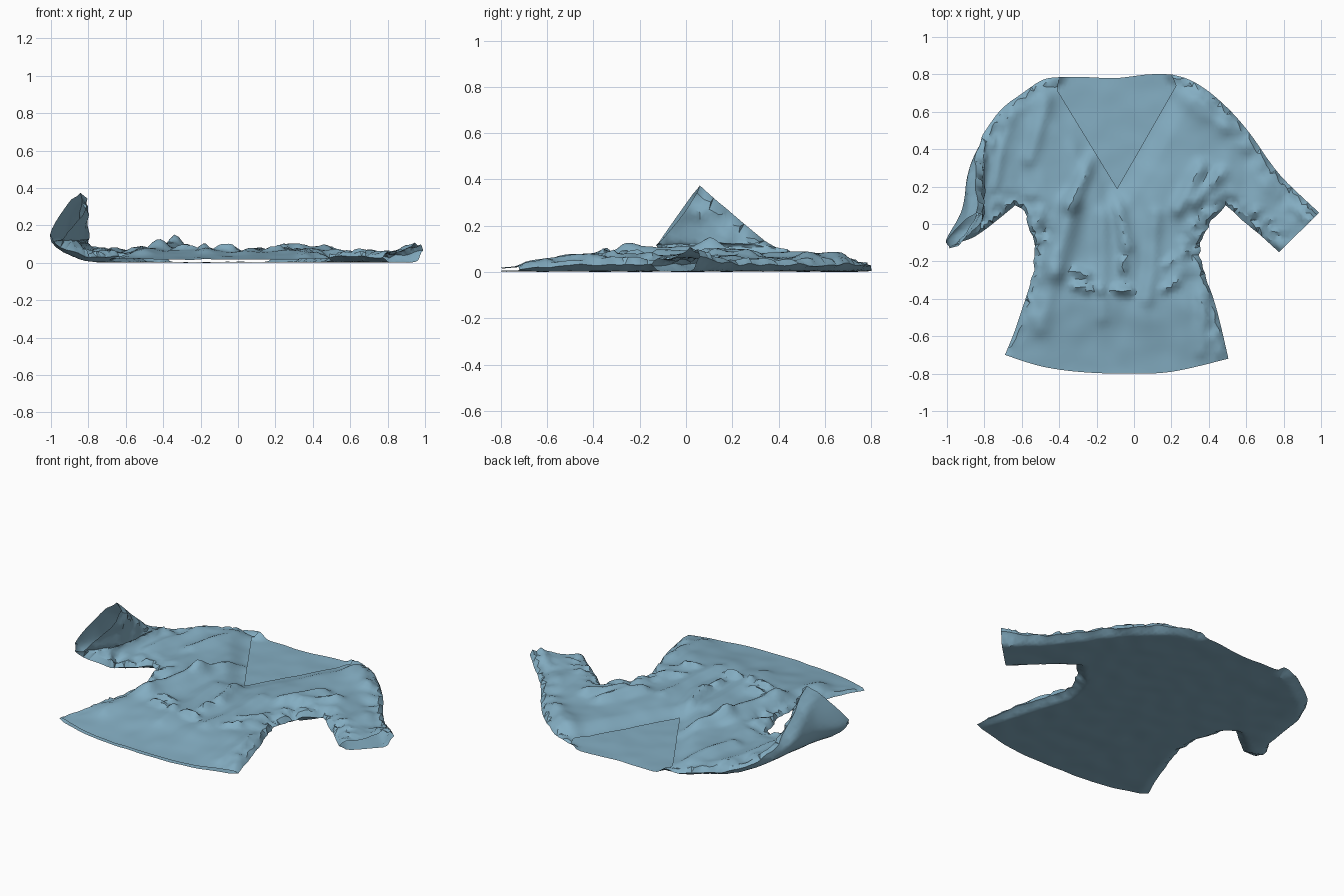
import bpy, bmesh, math, random
from mathutils import Vector, noise
from mathutils.geometry import delaunay_2d_cdt, interpolate_bezier

if "Cube" in bpy.data.objects:
    bpy.data.objects.remove(bpy.data.objects["Cube"])

random.seed(4)
STEP = 0.021

# Flat pattern outline, counter-clockwise: (is_open_edge, control points)
CHAINS = [
    (True, [(-.69, -.70), (-.5, -.76), (-.3, -.79), (-.06, -.8), (.2, -.79), (.505, -.72)]),
    (False, [(.505, -.72), (.44, -.45), (.36, -.2), (.36, -.08), (.42, .02), (.49, .10)]),
    (False, [(.49, .10), (.62, -.01), (.775, -.15)]),
    (True, [(.775, -.15), (.99, .06)]),
    (False, [(.99, .06), (.81, .23), (.72, .34), (.63, .47), (.53, .59), (.41, .70), (.3, .77), (.2, .80)]),
    (True, [(.2, .80), (.08, .80), (-.1, .78), (-.25, .785), (-.4, .785)]),
    (False, [(-.4, .785), (-.49, .77), (-.61, .69), (-.72, .61), (-.8, .52), (-.9, .39), (-1.17, .06)]),
    (True, [(-1.17, .06), (-.99, -.13)]),
    (False, [(-.99, -.13), (-.8, -.03), (-.635, .10)]),
    (False, [(-.635, .10), (-.57, .04), (-.53, -.2), (-.62, -.52), (-.69, -.70)]),
]
NECK = [(.2, .80), (.225, .74), (-.09, .19), (-.41, .715), (-.4, .785)]

# Folds: x0, y0, x1, y1, height, width
FOLDS = [
    (-.22, .36, -.34, .1, .04, .04), (-.34, .1, -.42, -.25, .055, .06), (-.42, -.25, -.5, -.55, .02, .05),
    (-.1, .16, -.04, -.12, .03, .035), (.12, .05, .07, -.4, .02, .04), (.36, .3, .24, .08, .035, .04),
    (.46, .27, .33, .12, .035, .035), (-.17, .05, -.17, -.5, .015, .04),
    (.3, 0, .22, -.3, .015, .04), (.38, -.2, .36, -.68, .02, .04), (-.45, .7, -.56, .35, .025, .04),
    (-.66, .62, -.75, .2, .02, .035), (.22, .72, .5, .52, .02, .05), (.43, -.6, .46, -.68, .025, .03),
    (.16, -.35, .22, -.32, .025, .02), (.17, -.22, .22, -.18, .02, .02), (-.31, -.25, -.25, -.27, .03, .024),
    (-.32, -.33, -.25, -.35, .03, .022), (-.06, -.2, -.06, -.24, .03, .024), (-.09, -.35, -.03, -.36, .04, .024),
    (-.19, -.34, -.18, -.36, .025, .02),
]


def seg_dist(p, a, b):
    ab = b - a
    t = max(0, min(1, (p - a).dot(ab) / ab.length_squared))
    return (p - a - ab * t).length


def spline(pts):
    v = [Vector(p) for p in pts]
    out = []
    for i in range(len(v) - 1):
        a, b = v[i], v[i + 1]
        ta = (b - v[max(i - 1, 0)]) / 6
        tb = (v[min(i + 2, len(v) - 1)] - a) / 6
        n = max(2, round((b - a).length / 0.025))
        out += interpolate_bezier(a, a + ta, b - tb, b, n + 1)[:-1]
    return [p.xy for p in out]


def inside(p, poly):
    hit = False
    for a, b in zip(poly, poly[1:] + poly[:1]):
        if (a.y > p.y) != (b.y > p.y) and p.x < (b.x - a.x) * (p.y - a.y) / (b.y - a.y) + a.x:
            hit = not hit
    return hit


def smooth(a, b, x):
    t = max(0, min(1, (x - a) / (b - a)))
    return t * t * (3 - 2 * t)


outline, opens = [], []
for is_open, pts in CHAINS:
    s = spline(pts)
    outline += s
    opens += [is_open] * len(s)
edges2d = list(zip(outline, outline[1:] + outline[:1]))
closed = [e for e, o in zip(edges2d, opens) if not o]
neck = [Vector(p) for p in NECK]
neck_lines = list(zip(neck, neck[1:]))
neck_area = neck + [Vector((-.4, .9)), Vector((.2, .9))]

# Triangulated pattern piece with the neckline cut in
pts = list(outline)
nb = len(pts)
con = [(i, (i + 1) % nb) for i in range(nb)]
ids = [min(range(nb), key=lambda i: (outline[i] - neck[0]).length)]
for a, b in neck_lines:
    n = max(1, round((b - a).length / 0.025))
    for k in range(1, n + 1):
        pts.append(a.lerp(b, k / n))
        ids.append(len(pts) - 1)
con += list(zip(ids, ids[1:]))
for i in range(int(2.3 / STEP)):
    for j in range(int(1.7 / STEP)):
        p = Vector((-1.2 + STEP * (i + .5 * (j % 2)), -.82 + STEP * j))
        p += Vector((random.uniform(-1, 1), random.uniform(-1, 1))) * STEP * .2
        if inside(p, outline) and min(seg_dist(p, a, b) for a, b in edges2d) > STEP * .5 \
                and min(seg_dist(p, a, b) for a, b in neck_lines) > STEP * .4:
            pts.append(p)
res = delaunay_2d_cdt(pts, con, [], 1, 1e-5)
verts, tris = [Vector(v) for v in res[0]], res[2]

# Curl of the lifted sleeve: distance past the fold line, x offset, height
CURL = [(-9, 9, 0), (0, 0, 0), (.08, -.08, .025), (.15, -.145, .09), (.24, -.13, .21), (.38, -.08, .39), (.6, 0, .68)]


def curl_at(s):
    for (s0, x0, z0), (s1, x1, z1) in zip(CURL, CURL[1:]):
        if s <= s1:
            t = (s - s0) / (s1 - s0)
            return Vector((x0 + (x1 - x0) * t, z0 + (z1 - z0) * t))
    return Vector(CURL[-1][1:])


def place(p, h):
    fold_x = -.80 + .15 * p.y
    s = fold_x - p.x
    if s < -.06:
        return Vector((p.x, p.y, h))
    samples = [curl_at(s + d) for d in (-.04, -.02, 0, .02, .04)]
    c = sum(samples, Vector((0, 0))) / 5
    t = (samples[4] - samples[0]).normalized()
    flare = .07 * (1 - smooth(-.13, .1, p.y)) * smooth(.04, .18, s)
    return Vector((fold_x + c.x - flare + t.y * h, p.y, c.y - t.x * h))


def heights(p):
    d = min(seg_dist(p, a, b) for a, b in closed)
    dv = min(seg_dist(p, a, b) for a, b in neck_lines)
    hem = smooth(-.82, -.4, p.y)
    tip = 1 - smooth(0, .22, (p - Vector((.99, .06))).length)
    q = Vector((p.x, p.y, 0))
    edge = .014 + .024 * hem + .03 * tip
    edge += .014 * hem * noise.noise(q * 13)
    back = edge + (.009 - edge) * smooth(0, .05, d) + .004 * noise.noise(q * 9)
    fill = math.sqrt(min(1, d / .06))
    loft = .014 + .044 * hem + .03 * tip
    loft += .04 * smooth(.05, .2, -.8 + .15 * p.y - p.x)
    f = 0
    for x0, y0, x1, y1, h, w in FOLDS:
        k = seg_dist(p, Vector((x0, y0)), Vector((x1, y1))) / w
        if k < 3:
            f += h * math.exp(-k * k)
    f += .012 * noise.noise(Vector((p.x * 9, p.y * 4, 2))) * (.3 + hem)
    # Crumpled cloth along the seams and at the waist sides
    rim = 1 - smooth(.03, .16, d)
    f += .02 * rim * hem * noise.noise(Vector((p.x * 13, p.y * 13, 9)))
    f += .04 * rim * math.exp(-((p.y + .05) / .2) ** 2) * noise.noise(Vector((p.x * 14, p.y * 22, 5)))
    near_neck = .4 + .6 * smooth(0, .12, dv)
    front = back + max(.006 * fill, fill * (loft + f) * near_neck)
    return d, back, front


# Back and front layers share their seam points; hem, cuffs and neck stay open
bm = bmesh.new()
lower, upper = [], []
for p in verts:
    d, back, front = heights(p)
    wob = Vector((0, 0))
    if abs(p.y + .08) < .28 and d < .12:
        amp = .035 * (1 - d / .12) * math.cos((p.y + .08) / .28 * math.pi / 2)
        wob.x = amp * noise.noise(Vector((p.x * 3, p.y * 20, 8))) * smooth(.8, .65, abs(p.x)) \
            if abs(p.x) < .65 else 0
    b = bm.verts.new(place(p + wob, back))
    lower.append(b)
    upper.append(b if d < 1e-4 else bm.verts.new(place(p + wob, front)))
for t in tris:
    bm.faces.new([lower[i] for i in reversed(t)])
    c = sum((verts[i] for i in t), Vector((0, 0))) / 3
    if not inside(c, neck_area):
        f = [upper[i] for i in t]
        if bm.faces.get(f) is None:
            bm.faces.new(f)
bmesh.ops.delete(bm, geom=[v for v in bm.verts if not v.link_faces], context='VERTS')
low = min(v.co.z for v in bm.verts)
bmesh.ops.translate(bm, verts=bm.verts, vec=(0, 0, -low))

mesh = bpy.data.meshes.new("blouse")
bm.to_mesh(mesh)
bm.free()
blouse = bpy.data.objects.new("blouse", mesh)
bpy.context.collection.objects.link(blouse)

# Blue cloth
cloth = bpy.data.materials.new("blue_cloth")
cloth.diffuse_color = (.23, .42, .54, 1)
cloth.use_nodes = True
cloth.node_tree.nodes["Principled BSDF"].inputs["Base Color"].default_value = cloth.diffuse_color
mesh.materials.append(cloth)
bpy.context.view_layer.objects.active = blouse
blouse.select_set(True)
bpy.ops.object.shade_smooth_by_angle(angle=math.radians(35))
